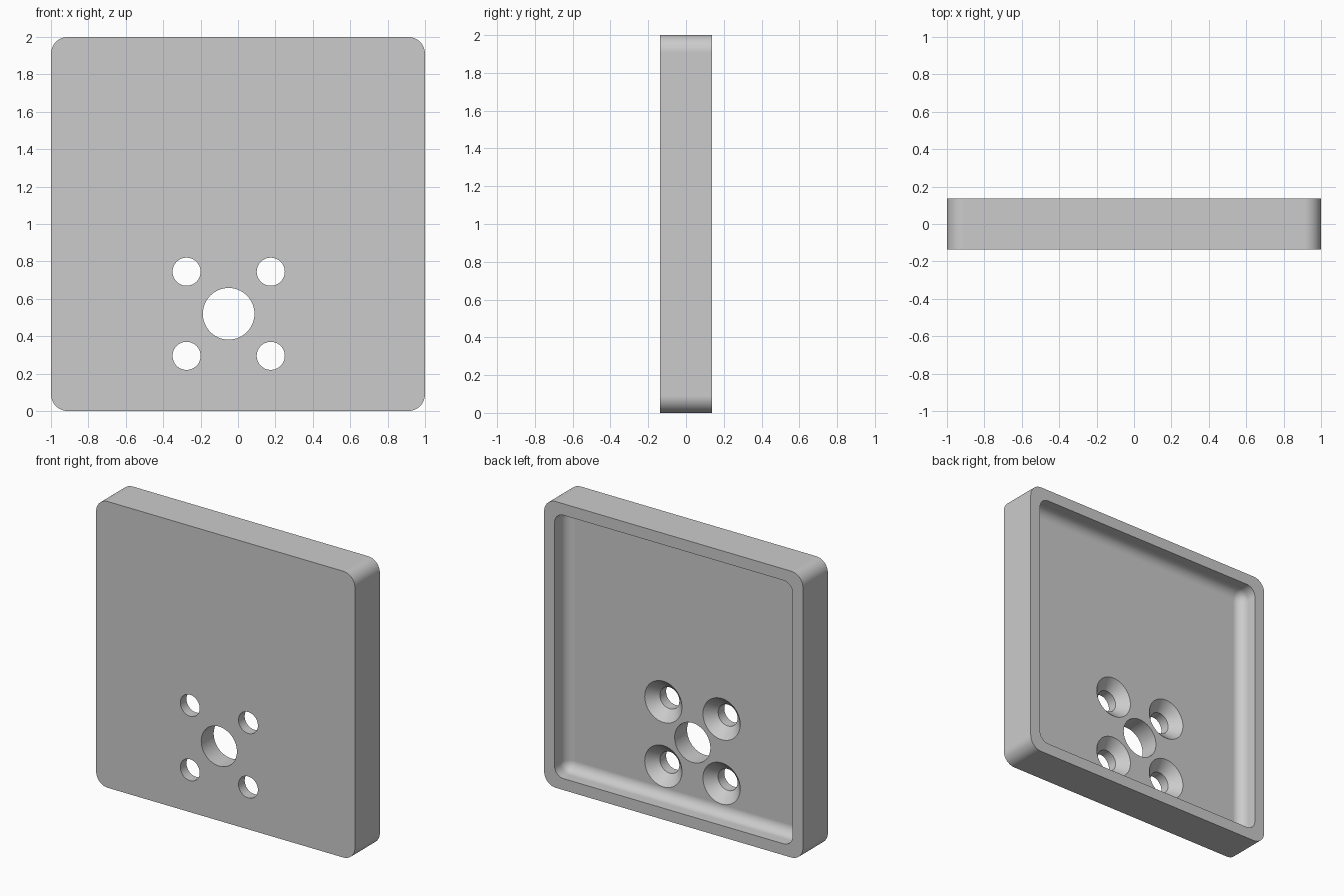
import bpy
import bmesh
import math
from mathutils import Matrix

cube = bpy.data.objects.get("Cube")
if cube:
    bpy.data.objects.remove(cube, do_unlink=True)

DEPTH = 0.275        # overall thickness
WALL = 0.08          # rim width
FLOOR_Y = 0.0        # pocket floor
HOLE_X, HOLE_Z = -0.05, 0.52
SPREAD = 0.225       # screw hole offset from the central hole

grey = bpy.data.materials.new("light grey")
grey.use_nodes = True
grey.diffuse_color = (0.6, 0.6, 0.6, 1)
grey.node_tree.nodes["Principled BSDF"].inputs["Base Color"].default_value = (0.6, 0.6, 0.6, 1)


def make_object(name, bm):
    bmesh.ops.recalc_face_normals(bm, faces=bm.faces)
    mesh = bpy.data.meshes.new(name)
    bm.to_mesh(mesh)
    bm.free()
    mesh.materials.append(grey)
    obj = bpy.data.objects.new(name, mesh)
    bpy.context.collection.objects.link(obj)
    return obj


def rounded_box(name, half, y0, y1, radius, segments, all_edges):
    """Square box between two depths, rounded at its corners or on every edge."""
    bm = bmesh.new()
    size = Matrix.Diagonal((2 * half, y1 - y0, 2 * half, 1))
    bmesh.ops.create_cube(bm, size=1, matrix=Matrix.Translation((0, (y0 + y1) / 2, 1)) @ size)
    edges = [e for e in bm.edges
             if all_edges or abs(e.verts[0].co.y - e.verts[1].co.y) > 0.01]
    bmesh.ops.bevel(bm, geom=edges, offset=radius, offset_type='OFFSET',
                    segments=segments, profile=0.5, affect='EDGES')
    return make_object(name, bm)


def turned_cutter(name, profile, x, z, sides=64):
    """Closed solid turned about the depth axis from (radius, y) points."""
    bm = bmesh.new()
    rings = []
    for r, y in profile:
        rings.append([bm.verts.new((x + r * math.cos(a), y, z + r * math.sin(a)))
                      for a in (2 * math.pi * i / sides for i in range(sides))])
    for low, high in zip(rings, rings[1:]):
        for i in range(sides):
            j = (i + 1) % sides
            bm.faces.new((low[i], low[j], high[j], high[i]))
    bm.faces.new(rings[0])
    bm.faces.new(rings[-1])
    return make_object(name, bm)


# Plate with rounded corners
plate = rounded_box("cover_plate", 1, -DEPTH / 2, DEPTH / 2, 0.09, 12, False)

# Pocket in the back, filleted at the floor
cutters = [rounded_box("pocket_cutter", 1 - WALL, FLOOR_Y, 0.5, 0.07, 10, True)]

# Central hole
cutters.append(turned_cutter("central_hole_cutter", [(0.138, -0.3), (0.138, 0.1)], HOLE_X, HOLE_Z))

# Four countersunk screw holes
screw = [(0.075, -0.3), (0.075, -0.069), (0.144, FLOOR_Y), (0.144, 0.05)]
for sx in (-1, 1):
    for sz in (-1, 1):
        cutters.append(turned_cutter("screw_hole_cutter", screw,
                                     HOLE_X + sx * SPREAD, HOLE_Z + sz * SPREAD))

bpy.ops.object.select_all(action='DESELECT')
plate.select_set(True)
bpy.context.view_layer.objects.active = plate
for cutter in cutters:
    cutter.hide_render = True
    mod = plate.modifiers.new("cut", 'BOOLEAN')
    mod.operation = 'DIFFERENCE'
    mod.solver = 'EXACT'
    mod.object = cutter
    bpy.ops.object.modifier_apply(modifier=mod.name)
for cutter in cutters:
    bpy.data.objects.remove(cutter, do_unlink=True)

# Smooth curves, sharp rims, flat floor
bpy.ops.object.shade_smooth_by_angle(angle=math.radians(30))
weighted = plate.modifiers.new("flat_faces", 'WEIGHTED_NORMAL')
weighted.keep_sharp = True
